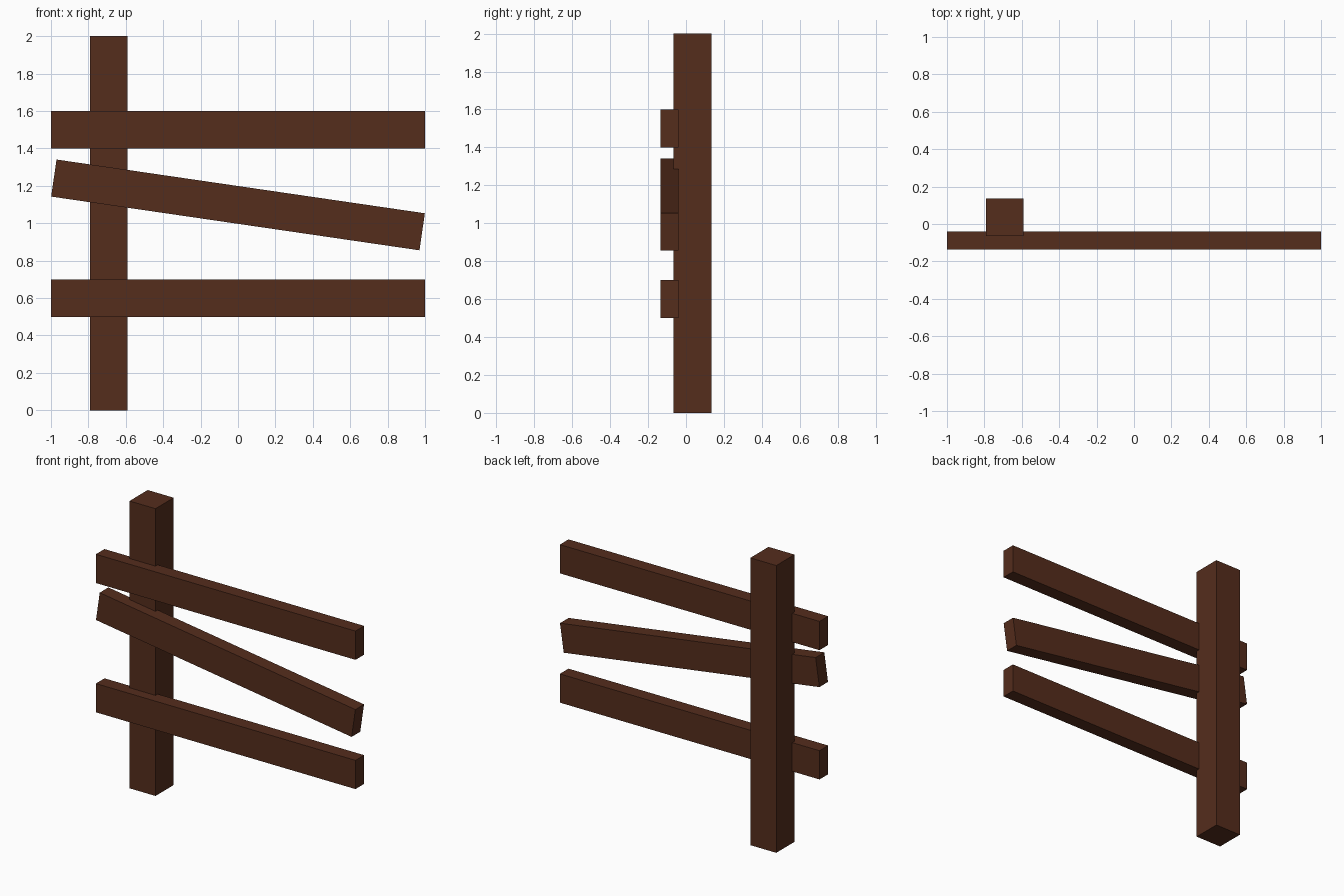
import bpy
from math import radians

if "Cube" in bpy.data.objects:
    bpy.data.objects.remove(bpy.data.objects["Cube"])

wood = bpy.data.materials.new("brown_wood")
wood.diffuse_color = (0.09, 0.026, 0.012, 1)
wood.use_nodes = True
wood.node_tree.nodes["Principled BSDF"].inputs["Base Color"].default_value = wood.diffuse_color


def beam(name, size, location, tilt=0):
    """Rectangular beam, tilted in the fence plane (degrees about y)."""
    bpy.ops.mesh.primitive_cube_add(size=1, location=location)
    obj = bpy.context.object
    obj.name = name
    obj.scale = size
    bpy.ops.object.transform_apply(location=False, rotation=False, scale=True)
    obj.rotation_euler.y = radians(tilt)
    obj.data.materials.append(wood)
    return obj


# Upright post
beam("fence_post", (0.2, 0.2, 2.0), (-0.69, 0.035, 1.0))

# Rails set into the front of the post; the middle one has slipped
RAIL_Y, RAIL_DEPTH = -0.088, 0.095
for name, length, z, tilt in (
    ("lower_rail", 2.0, 0.6, 0),
    ("slanted_middle_rail", 1.99, 1.098, 8.3),
    ("upper_rail", 2.0, 1.5, 0),
):
    beam(name, (length, RAIL_DEPTH, 0.2), (0, RAIL_Y, z), tilt)
